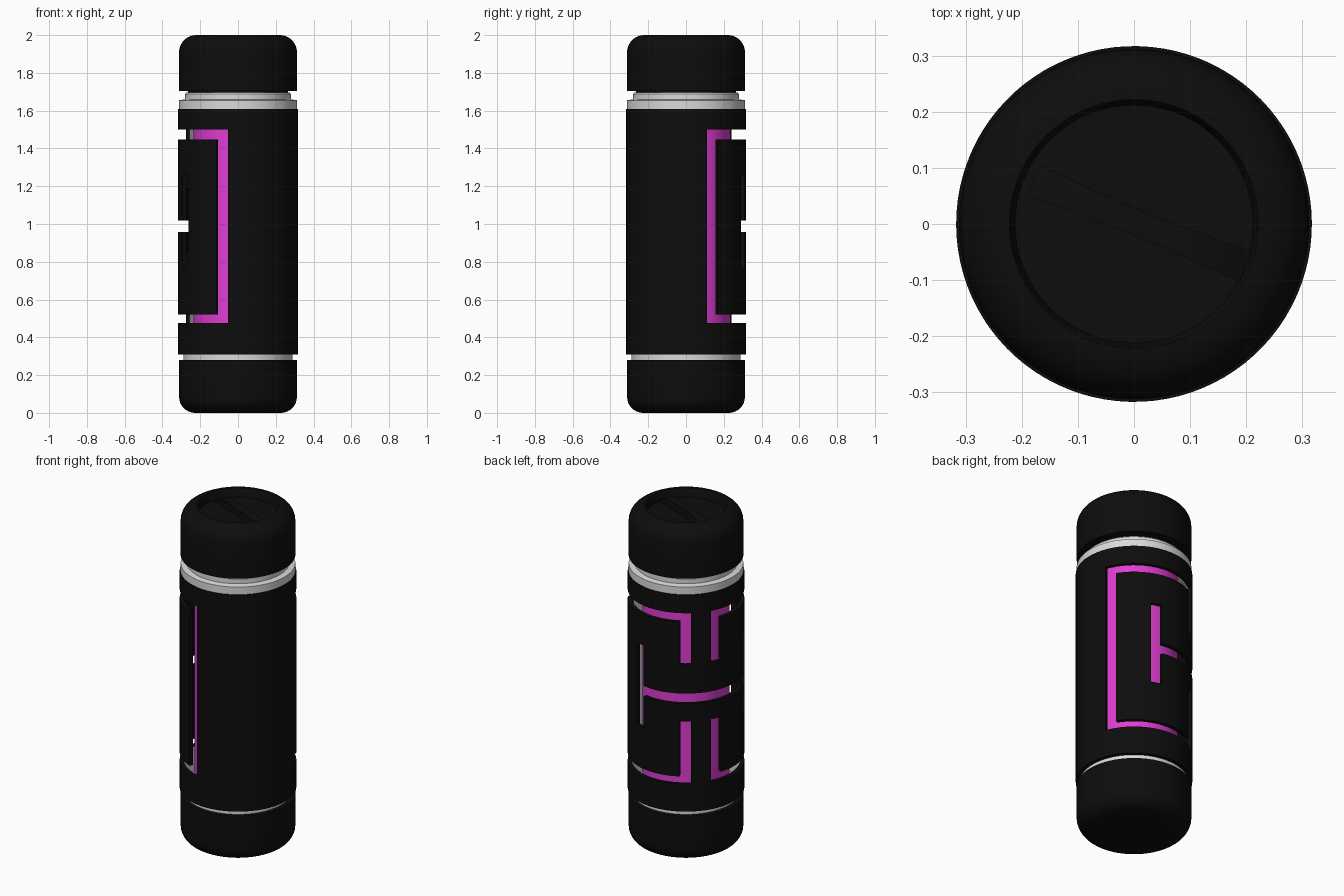
import bpy, bmesh, math
from math import radians, cos, sin, pi

cube = bpy.data.objects.get("Cube")
if cube:
    bpy.data.objects.remove(cube, do_unlink=True)


def material(name, rgb):
    m = bpy.data.materials.new(name)
    m.use_nodes = True
    m.diffuse_color = (*rgb, 1)
    m.node_tree.nodes["Principled BSDF"].inputs["Base Color"].default_value = (*rgb, 1)
    return m


BLACK = material("black", (0.004, 0.004, 0.004))
WHITE = material("white", (0.7, 0.7, 0.7))
MAGENTA = material("magenta", (0.74, 0.047, 0.65))


def finish(name, bm, mats, smooth=True):
    bmesh.ops.recalc_face_normals(bm, faces=bm.faces)
    mesh = bpy.data.meshes.new(name)
    bm.to_mesh(mesh)
    bm.free()
    for m in mats:
        mesh.materials.append(m)
    ob = bpy.data.objects.new(name, mesh)
    bpy.context.collection.objects.link(ob)
    if smooth:
        bpy.ops.object.select_all(action="DESELECT")
        ob.select_set(True)
        bpy.context.view_layer.objects.active = ob
        bpy.ops.object.shade_smooth_by_angle(angle=radians(30))
    return ob


def lathe(name, profile, mat, steps=72):
    """Spin a list of (radius, z) points around the z axis."""
    bm = bmesh.new()
    vs = [bm.verts.new((r, 0, z)) for r, z in profile]
    es = [bm.edges.new(p) for p in zip(vs, vs[1:])]
    bmesh.ops.spin(bm, geom=vs + es, cent=(0, 0, 0), axis=(0, 0, 1),
                   angle=2 * pi, steps=steps)
    bmesh.ops.remove_doubles(bm, verts=bm.verts, dist=1e-5)
    return finish(name, bm, [mat])


def fillet(r, z, size, sign, n=8):
    """Quarter round from the side wall (radius r) to the flat end at z."""
    return [(r - size + size * cos(a), z - sign * size * (1 - sin(a)))
            for a in (i * pi / 2 / n for i in range(n + 1))]


# Top cap with a shallow dish
CAP_R = 0.312
lathe("top_cap", [(0, 1.705), (CAP_R, 1.705)] + fillet(CAP_R, 2.0, 0.09, 1)
      + [(0.218, 1.993), (0.212, 1.95), (0, 1.945)], BLACK)
lathe("cap_neck", [(0, 1.68), (0.265, 1.68), (0.265, 1.71), (0, 1.71)], BLACK)

# Grip bar across the dish, pinched at the middle
bm = bmesh.new()
bmesh.ops.create_cube(bm, size=1)
bmesh.ops.subdivide_edges(bm, edges=[e for e in bm.edges
                          if abs(e.verts[0].co.x - e.verts[1].co.x) > 0.5],
                          cuts=7, use_grid_fill=True)
for v in bm.verts:
    t = abs(v.co.x) * 2
    v.co.y *= 0.046 + 0.014 * t * t
    v.co.x *= 0.41
    v.co.z = 1.935 if v.co.z < 0 else 1.99 - 0.03 * max(0, t - 0.7) / 0.3
grip = finish("cap_grip", bm, [BLACK])
grip.location = (0.012, 0, 0)
grip.rotation_euler.z = radians(-22)

# Bottom cap
lathe("bottom_cap", [(0, 0.28), (CAP_R, 0.28)] + fillet(CAP_R, 0, 0.085, -1)
      + [(0, 0)], BLACK)

# White collars and the coloured core
lathe("top_collar", [(0, 1.58), (0.298, 1.58), (0.298, 1.61), (0.312, 1.61), (0.312, 1.655),
                     (0.28, 1.66), (0.28, 1.688), (0.274, 1.695), (0, 1.695)], WHITE)
lathe("bottom_collar", [(0, 0.27), (0.288, 0.27), (0.288, 0.33), (0, 0.33)], WHITE)
lathe("core", [(0.236, 0.32), (0.236, 1.59)], MAGENTA)

# Slots of one half as (angle from pattern centre, start and end; bottom, top)
CENTRE, OUTER, INNER = 140.5, 0.317, 0.295
Z0, Z1, LOW, HIGH = 0.31, 1.61, 0.475, 1.5
LOW_IN, HIGH_IN = 0.52, 1.447
SLOTS = [
    (108.5, 120, LOW, HIGH),       # outer upright
    (10, 120, HIGH_IN, HIGH),      # top run
    (10, 120, LOW, LOW_IN),        # bottom run
    (10, 21.5, 1.19, HIGH),        # upper inner upright
    (10, 21.5, LOW, 0.85),         # lower inner upright
    (62, 73.5, 0.765, 1.26),       # short upright
    (0, 73.5, 0.957, 1.018),       # middle run
]

edges = {s * a for slot in SLOTS for a in slot[:2] for s in (-1, 1)}
grid = [a for a in range(-180, 180, 4) if all(abs(a - e) > 1.4 for e in edges)]
angles = sorted(edges | set(grid))
heights = sorted({Z0, Z1} | {z for slot in SLOTS for z in slot[2:]})
NA, NZ = len(angles), len(heights) - 1


def middle(i, j):
    a0, a1 = angles[i], angles[(i + 1) % NA]
    if a1 < a0:
        a1 += 360
    return abs((a0 + a1) / 2), (heights[j] + heights[j + 1]) / 2


def solid(i, j):
    if not 0 <= j < NZ:
        return False
    a, z = middle(i % NA, j)
    return not any(s[0] < a < s[1] and s[2] < z < s[3] for s in SLOTS)


# Slotted sleeve: outer skin, inner skin and the walls of every opening
bm = bmesh.new()
cache = {}


def vert(i, j, r):
    key = (i % NA, j, r)
    if key not in cache:
        t = radians(angles[key[0]] + CENTRE)
        cache[key] = bm.verts.new((r * cos(t), r * sin(t), heights[j]))
    return cache[key]


def wall(p, q):
    bm.faces.new([vert(*p, OUTER), vert(*q, OUTER), vert(*q, INNER), vert(*p, INNER)])


for i in range(NA):
    for j in range(NZ):
        if not solid(i, j):
            continue
        ring = [(i, j), (i + 1, j), (i + 1, j + 1), (i, j + 1)]
        bm.faces.new([vert(*p, OUTER) for p in ring])
        lining = bm.faces.new([vert(*p, INNER) for p in reversed(ring)])
        # The lining is white except behind the slotted panel
        a, z = middle(i, j)
        lining.material_index = 0 if a < 120 and LOW_IN < z < HIGH_IN else 1
        for k, (di, dj) in enumerate([(0, -1), (1, 0), (0, 1), (-1, 0)]):
            if not solid(i + di, j + dj):
                wall(ring[k], ring[(k + 1) % 4])
finish("slotted_sleeve", bm, [BLACK, WHITE])
